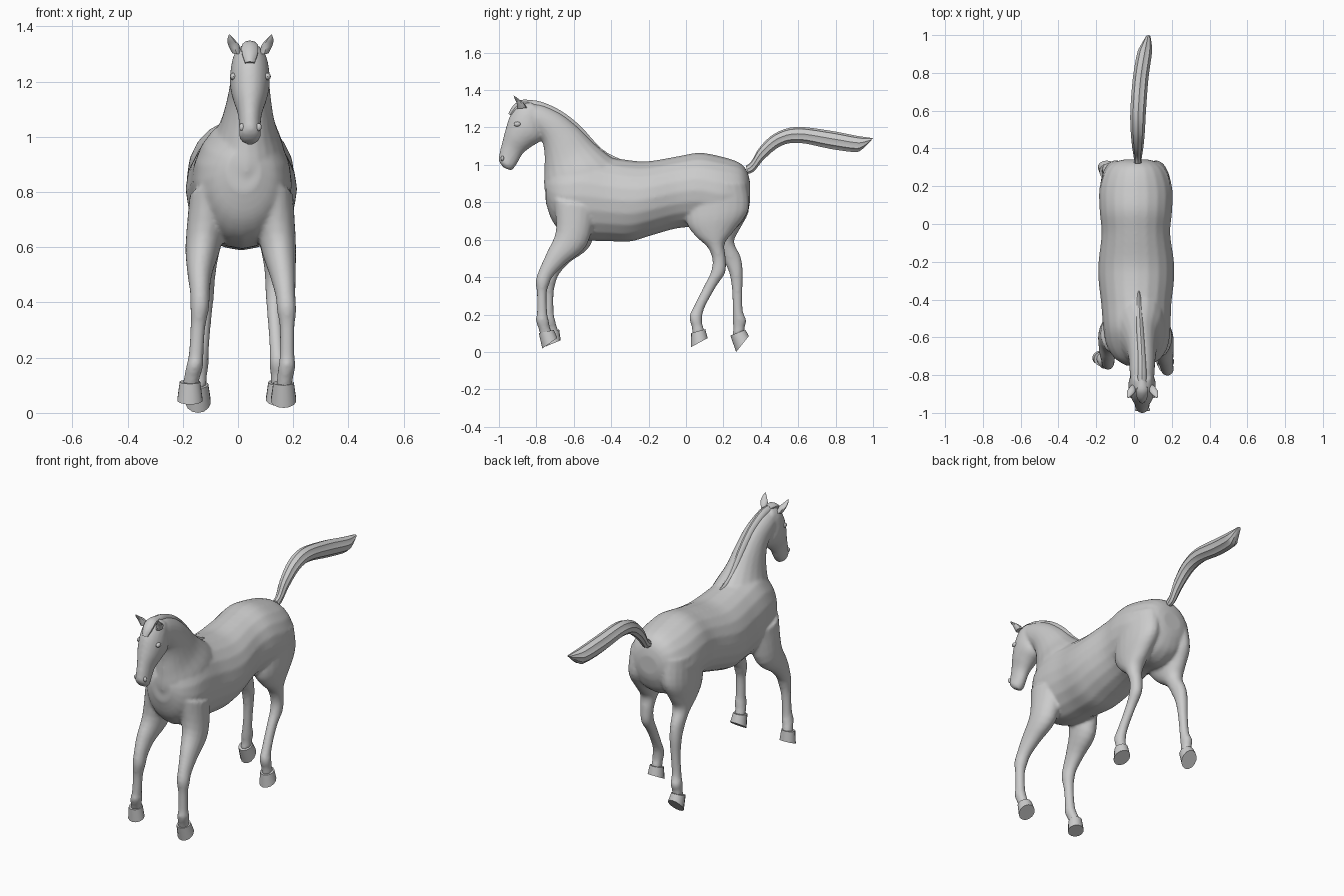
import bpy, bmesh
from math import cos, sin, tau
from mathutils import Vector


def spline(a, b, c, d, t):
    # Catmull-Rom between b and c
    return [0.5 * (2 * q + (r - p) * t + (2 * p - 5 * q + 4 * r - s) * t * t
            + (3 * q - p - 3 * r + s) * t ** 3) for p, q, r, s in zip(a, b, c, d)]


def loft(bm, stations, n=16, steps=4, ripple=0.0):
    """Tube through stations (y1, z1, y2, z2, x, half_width): each ring spans two side-view points."""
    rows = []
    last = len(stations) - 1
    for i in range(last):
        quad = [stations[max(0, min(last, i + k))] for k in (-1, 0, 1, 2)]
        rows += [spline(*quad, j / steps) for j in range(steps)]
    rows.append(stations[-1])
    rings = []
    for y1, z1, y2, z2, x, w in rows:
        mid = Vector((x, (y1 + y2) / 2, (z1 + z2) / 2))
        arm = Vector((0, y1 - y2, z1 - z2)) / 2
        ring = []
        for k in range(n):
            t = tau * k / n
            r = 1 - ripple * (k % 2)
            ring.append(bm.verts.new(mid + (arm * cos(t) + Vector((w, 0, 0)) * sin(t)) * r))
        rings.append(ring)
    for a, b in zip(rings, rings[1:]):
        for k in range(n):
            bm.faces.new((a[k], a[(k + 1) % n], b[(k + 1) % n], b[k]))
    bm.faces.new(rings[0])
    bm.faces.new(rings[-1])


def finish(bm, name, angle=0.7):
    bmesh.ops.recalc_face_normals(bm, faces=bm.faces)
    mesh = bpy.data.meshes.new(name)
    bm.to_mesh(mesh)
    bm.free()
    ob = bpy.data.objects.new(name, mesh)
    bpy.context.collection.objects.link(ob)
    bpy.ops.object.select_all(action='DESELECT')
    ob.select_set(True)
    bpy.context.view_layer.objects.active = ob
    bpy.ops.object.shade_smooth_by_angle(angle=angle)
    return ob


def part(name, stations, **kw):
    bm = bmesh.new()
    loft(bm, stations, **kw)
    return finish(bm, name)


# Trunk, rump to chest (top point, belly point)
trunk = [
    (.342, .91, .342, .80, .01, .06), (.325, .97, .33, .75, .01, .11),
    (.28, 1.015, .29, .68, .01, .16), (.18, 1.047, .2, .64, .01, .193),
    (.07, 1.065, .07, .665, .01, .192), (-.05, 1.045, -.05, .66, .01, .182),
    (-.2, 1.02, -.2, .618, .012, .2), (-.3, 1.025, -.3, .59, .012, .2),
    (-.42, 1.045, -.42, .592, .012, .186), (-.55, 1.07, -.55, .598, .015, .178),
    (-.64, 1.04, -.65, .63, .018, .162), (-.71, 1.0, -.715, .70, .02, .12),
    (-.75, .95, -.75, .80, .02, .06)]
# Neck (crest point, throat point)
neck = [
    (-.36, 1.02, -.72, .76, .025, .15), (-.41, 1.05, -.757, .87, .03, .135),
    (-.49, 1.115, -.757, .97, .035, .1), (-.575, 1.2, -.757, 1.06, .04, .08),
    (-.67, 1.275, -.772, 1.13, .043, .07), (-.78, 1.325, -.82, 1.18, .043, .065),
    (-.86, 1.325, -.86, 1.21, .043, .055)]
# Head (forehead point, jaw point)
head = [
    (-.83, 1.338, -.775, 1.27, .043, .05), (-.895, 1.325, -.77, 1.2, .043, .066),
    (-.94, 1.265, -.77, 1.135, .043, .073), (-.965, 1.19, -.825, 1.098, .043, .063),
    (-.983, 1.12, -.872, 1.06, .043, .045), (-.998, 1.06, -.898, 1.015, .043, .039),
    (-1.0, 1.02, -.92, .983, .043, .039), (-.975, .985, -.935, .97, .043, .024)]
# Legs (front point, back point)
front_right = [
    (-.71, .82, -.48, .76, .125, .075), (-.695, .65, -.53, .57, .145, .065),
    (-.745, .53, -.645, .47, .162, .047), (-.785, .44, -.71, .405, .172, .036),
    (-.803, .38, -.732, .36, .176, .035), (-.797, .31, -.745, .31, .178, .027),
    (-.797, .21, -.742, .21, .178, .027), (-.803, .17, -.733, .165, .177, .031),
    (-.787, .12, -.727, .13, .17, .029), (-.777, .085, -.715, .105, .167, .03)]
front_left = [
    (-.69, .82, -.46, .76, -.095, .08), (-.68, .65, -.51, .57, -.125, .065),
    (-.725, .54, -.62, .48, -.138, .046), (-.757, .46, -.675, .42, -.138, .036),
    (-.772, .39, -.695, .375, -.138, .034), (-.762, .31, -.708, .31, -.145, .027),
    (-.762, .21, -.707, .21, -.152, .027), (-.768, .17, -.698, .165, -.157, .031),
    (-.75, .12, -.69, .135, -.167, .029), (-.74, .09, -.68, .105, -.172, .03)]
hind_right = [
    (.02, .9, .325, .9, .105, .09), (.0, .71, .335, .76, .12, .08),
    (.045, .625, .26, .65, .13, .06), (.115, .56, .207, .58, .133, .046),
    (.142, .49, .212, .505, .133, .036), (.132, .425, .21, .425, .133, .033),
    (.1, .36, .158, .345, .133, .027), (.045, .25, .097, .23, .14, .026),
    (.018, .19, .086, .165, .145, .031), (.03, .135, .092, .135, .146, .028),
    (.035, .09, .1, .11, .147, .03)]
hind_left = [
    (.02, .9, .325, .9, -.085, .09), (.02, .71, .338, .76, -.1, .08),
    (.08, .62, .29, .66, -.11, .06), (.165, .555, .257, .59, -.115, .046),
    (.205, .48, .292, .51, -.118, .036), (.232, .42, .304, .43, -.12, .033),
    (.246, .33, .302, .33, -.124, .027), (.25, .22, .304, .22, -.132, .026),
    (.25, .17, .323, .17, -.138, .031), (.252, .125, .315, .135, -.141, .028),
    (.248, .085, .315, .11, -.143, .03)]

# Trunk, neck, head and legs blended into one skin
bm = bmesh.new()
for stations in (trunk, neck, head, front_right, front_left, hind_right, hind_left):
    loft(bm, stations, n=20)
body = finish(bm, "horse_body")
remesh = body.modifiers.new("blend", 'REMESH')
remesh.mode = 'VOXEL'
remesh.voxel_size = 0.009
remesh.use_smooth_shade = True
soft = body.modifiers.new("soften", 'SMOOTH')
soft.factor = 0.5
soft.iterations = 5

# Hooves: coronet ring, then flared wall down to the sole
hooves = {
    "front_right_hoof": (-.787, .1, -.707, .118, -.768, .018, -.688, .075, .165),
    "front_left_hoof": (-.752, .105, -.678, .12, -.748, .03, -.67, .062, -.174),
    "hind_right_hoof": (.027, .1, .103, .122, .026, .025, .116, .074, .147),
    "hind_left_hoof": (.237, .088, .318, .118, .268, .0, .336, .085, -.145)}
for name, (a, b, c, d, e, f, g, h, x) in hooves.items():
    part(name, [(a, b, c, d, x, .038), (e, f, g, h, x, .047)], n=14, steps=1)

# Mane ridge along the crest, and forelock between the ears
part("mane", [
    (-.35, 1.03, -.37, 1.0, .025, .008), (-.45, 1.085, -.48, 1.05, .028, .018),
    (-.565, 1.208, -.6, 1.15, .034, .022), (-.665, 1.287, -.69, 1.23, .04, .022),
    (-.775, 1.338, -.78, 1.28, .043, .024), (-.85, 1.347, -.85, 1.29, .043, .026)], n=10)
part("forelock", [
    (-.83, 1.347, -.83, 1.31, .043, .022), (-.885, 1.346, -.865, 1.31, .043, .03),
    (-.928, 1.312, -.89, 1.29, .043, .03), (-.95, 1.272, -.92, 1.26, .043, .018)], n=10)

# Tail with hair ridges
part("tail", [
    (.32, .995, .33, .95, .02, .02), (.35, 1.02, .365, .965, .02, .022),
    (.395, 1.095, .42, 1.03, .02, .03), (.475, 1.168, .51, 1.1, .02, .038),
    (.59, 1.203, .61, 1.115, .022, .042), (.77, 1.183, .77, 1.083, .035, .042),
    (.9, 1.158, .9, 1.066, .055, .04), (.95, 1.15, .94, 1.08, .065, .03),
    (1.0, 1.143, .985, 1.125, .075, .012)], n=18, ripple=.12)

# Ears, eyes and nostrils on both sides of the head
for side, s in (("left", -1), ("right", 1)):
    cx = .045
    part(side + "_ear", [
        (-.9, 1.3, -.85, 1.305, cx + s * .05, .016), (-.905, 1.33, -.868, 1.332, cx + s * .06, .021),
        (-.915, 1.352, -.892, 1.35, cx + s * .07, .014), (-.922, 1.37, -.917, 1.369, cx + s * .076, .002)], n=10)
    for label, pos, size in (("eye", (cx + s * .062, -.902, 1.218), (.012, .019, .013)),
                             ("nostril", (cx + s * .03, -.982, 1.035), (.011, .009, .014))):
        bm = bmesh.new()
        bmesh.ops.create_uvsphere(bm, u_segments=12, v_segments=8, radius=1)
        bmesh.ops.scale(bm, vec=size, verts=bm.verts)
        bmesh.ops.translate(bm, vec=pos, verts=bm.verts)
        finish(bm, side + "_" + label)
